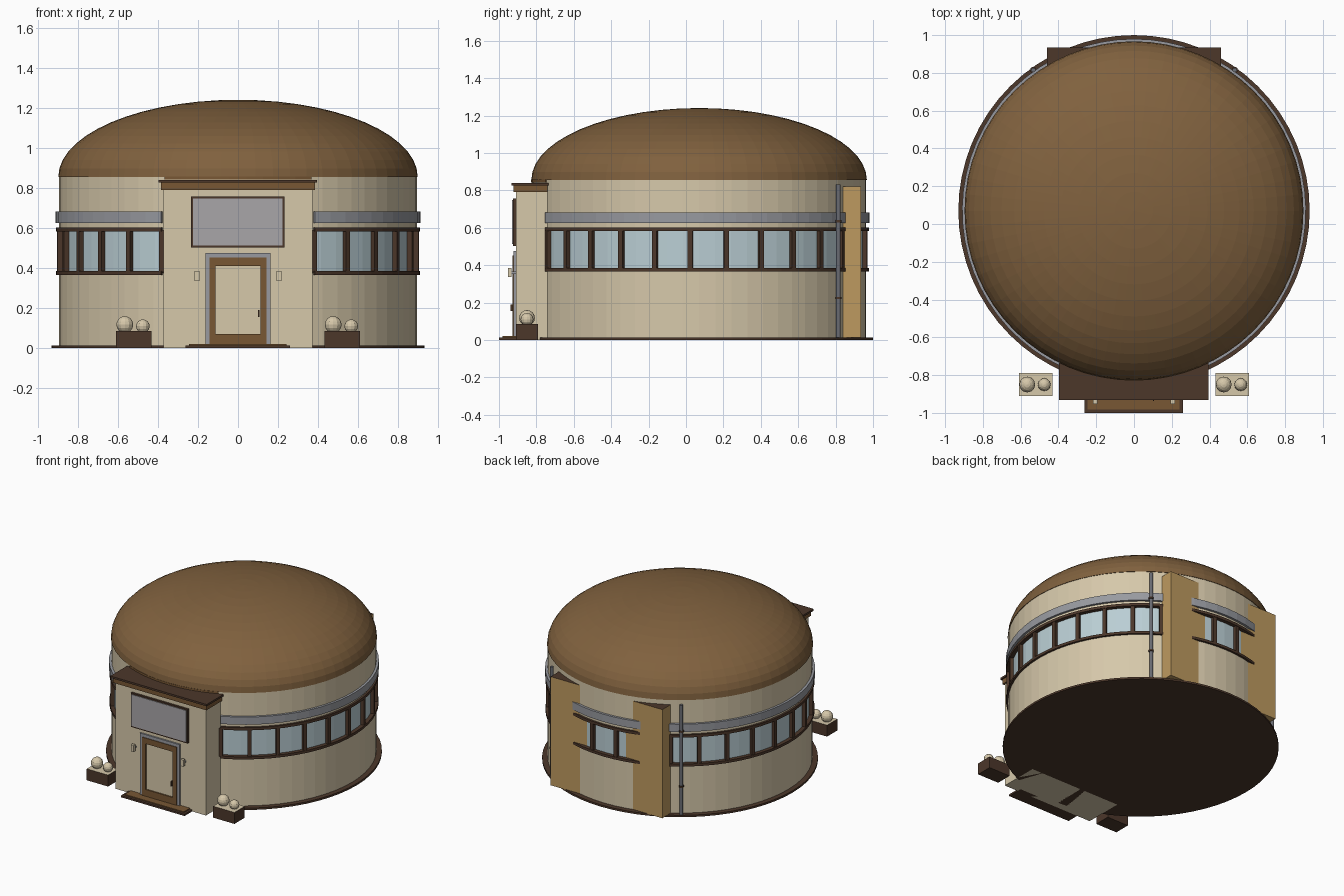
import bpy, bmesh, math
from mathutils import Matrix

if "Cube" in bpy.data.objects:
    bpy.data.objects.remove(bpy.data.objects["Cube"])

CY = 0.07          # centre of the round hall on y
SEG = 64


def lin(c):
    c /= 255
    return c / 12.92 if c <= 0.04045 else ((c + 0.055) / 1.055) ** 2.4


def mat(name, r, g, b):
    m = bpy.data.materials.new(name)
    m.diffuse_color = (lin(r), lin(g), lin(b), 1)
    m.use_nodes = True
    m.node_tree.nodes["Principled BSDF"].inputs["Base Color"].default_value = m.diffuse_color
    return m


CREAM = mat("cream plaster", 214, 200, 170)
ROOF = mat("roof brown", 128, 97, 62)
WOOD = mat("wood brown", 120, 87, 52)
DARK = mat("dark brown", 76, 55, 42)
TAN = mat("tan panel", 190, 154, 96)
GLASS = mat("window glass", 186, 206, 212)
METAL = mat("grey metal", 152, 154, 160)
SIGN = mat("sign grey", 168, 166, 169)
PIPE = mat("pipe grey", 108, 110, 117)


def finish(name, bm, *mats):
    bmesh.ops.recalc_face_normals(bm, faces=bm.faces)
    me = bpy.data.meshes.new(name)
    bm.to_mesh(me)
    bm.free()
    for m in mats:
        me.materials.append(m)
    ob = bpy.data.objects.new(name, me)
    bpy.context.collection.objects.link(ob)
    return ob


def box(name, x0, x1, y0, y1, z0, z1, m, top=None):
    bm = bmesh.new()
    bmesh.ops.create_cube(bm, size=1, matrix=Matrix.Translation(
        ((x0 + x1) / 2, (y0 + y1) / 2, (z0 + z1) / 2)) @ Matrix.Diagonal((x1 - x0, y1 - y0, z1 - z0, 1)))
    if top:
        bm.normal_update()
        for f in bm.faces:
            f.material_index = int(f.normal.z > 0.9)
    return finish(name, bm, m, *([top] if top else []))


def lathe(name, profile, mats, rule=None):
    """Revolve (radius, z) points around the hall axis."""
    bm = bmesh.new()
    vs = [bm.verts.new((r, CY, z)) for r, z in profile]
    es = [bm.edges.new(p) for p in zip(vs, vs[1:])]
    bmesh.ops.spin(bm, geom=vs + es, cent=(0, CY, 0), axis=(0, 0, 1),
                   angle=2 * math.pi, steps=SEG, use_duplicate=False)
    bmesh.ops.remove_doubles(bm, verts=bm.verts, dist=1e-4)
    if rule:
        for f in bm.faces:
            f.material_index = rule(f)
    return finish(name, bm, *mats)


def arc(name, r0, r1, z0, z1, a0, a1, m, n):
    """Curved bar with a rectangular section between two angles in degrees."""
    bm = bmesh.new()
    rows = []
    for i in range(n + 1):
        a = math.radians(a0 + (a1 - a0) * i / n)
        rows.append([bm.verts.new((r * math.cos(a), CY + r * math.sin(a), z))
                     for r, z in ((r0, z0), (r1, z0), (r1, z1), (r0, z1))])
    for p, q in zip(rows, rows[1:]):
        for k in range(4):
            bm.faces.new((p[k], p[(k + 1) % 4], q[(k + 1) % 4], q[k]))
    bm.faces.new(rows[0])
    bm.faces.new(rows[-1])
    return finish(name, bm, m)


def cylinder(name, x, y, z0, z1, r, m, n=12):
    bm = bmesh.new()
    bmesh.ops.create_cone(bm, cap_ends=True, segments=n, radius1=r, radius2=r, depth=z1 - z0,
                          matrix=Matrix.Translation((x, y, (z0 + z1) / 2)))
    return finish(name, bm, m)


def ball(name, x, y, z, r, m):
    bm = bmesh.new()
    bmesh.ops.create_uvsphere(bm, u_segments=12, v_segments=8, radius=r,
                              matrix=Matrix.Translation((x, y, z)))
    return finish(name, bm, m)


# Round hall: base, wall with recessed glass ring, dome
lathe("base_disc", [(0, 0), (0.93, 0), (0.93, 0.014), (0, 0.014)], [DARK])
lathe("round_wall", [(0.893, 0.01), (0.893, 0.375), (0.88, 0.375), (0.88, 0.59), (0.893, 0.59), (0.893, 0.86)],
      [CREAM, GLASS], lambda f: int(0.38 < f.calc_center_median().z < 0.585))
dome = [(0.897 * math.cos(t), 0.855 + 0.385 * math.sin(t))
        for t in (math.pi / 2 * i / 14 for i in range(14))]
lathe("dome_roof", [(0.86, 0.855)] + dome + [(0, 1.24)], [ROOF])

# Window band: sills, mullions and canopy strip, open at the porch
A0, A1, PANES = -65, 245, 25
arc("window_sill", 0.87, 0.908, 0.366, 0.385, A0, A1, DARK, 56)
arc("window_head", 0.87, 0.908, 0.582, 0.602, A0, A1, DARK, 56)
for i in range(PANES + 1):
    a = A0 + (A1 - A0) * i / PANES
    arc("mullion", 0.87, 0.904, 0.38, 0.59, a - 0.85, a + 0.85, DARK, 1)
arc("canopy_strip", 0.88, 0.91, 0.625, 0.682, A0, A1, METAL, 56)
arc("eave_trim", 0.88, 0.899, 0.843, 0.857, 246, 294, WOOD, 9)

# Back panel block, passing through the round wall
box("back_panel", -0.46, 0.46, 0.84, 0.935, 0.012, 0.82, TAN, DARK)

# Porch with cornice
box("porch", -0.373, 0.373, -0.91, -0.62, 0, 0.795, CREAM)
box("porch_cornice", -0.385, 0.385, -0.922, -0.74, 0.79, 0.826, WOOD)
box("porch_roof", -0.398, 0.395, -0.932, -0.735, 0.826, 0.84, DARK)

# Sign board
box("sign_frame", -0.235, 0.232, -0.925, -0.905, 0.503, 0.757, DARK)
box("sign_panel", -0.225, 0.222, -0.929, -0.92, 0.513, 0.747, SIGN)

# Door: grey surround, wood frame, cream leaf, handle
for s in (-1, 1):
    box("surround_side", min(s * 0.163, s * 0.14), max(s * 0.163, s * 0.14), -0.922, -0.9, 0.012, 0.475, METAL)
    box("door_frame_side", min(s * 0.142, s * 0.112), max(s * 0.142, s * 0.112), -0.927, -0.9, 0.015, 0.452, WOOD)
box("surround_top", -0.163, 0.163, -0.922, -0.9, 0.452, 0.475, METAL)
box("door_frame_top", -0.142, 0.142, -0.927, -0.9, 0.41, 0.452, WOOD)
box("door_frame_bottom", -0.142, 0.142, -0.927, -0.9, 0.015, 0.07, WOOD)
box("door_leaf", -0.112, 0.112, -0.917, -0.9, 0.07, 0.41, CREAM)
box("door_handle", 0.1, 0.107, -0.937, -0.915, 0.155, 0.19, DARK)

# Front step
box("step_base", -0.263, 0.26, -1.0, -0.88, 0, 0.013, DARK)
box("step_tread", -0.245, 0.242, -0.982, -0.88, 0.013, 0.02, WOOD)

for s in (-1, 1):
    # Wall lamps
    box("lamp_arm", s * 0.204 - 0.006, s * 0.204 + 0.006, -0.935, -0.9, 0.353, 0.365, METAL)
    box("lamp_body", s * 0.204 - 0.012, s * 0.204 + 0.012, -0.952, -0.932, 0.336, 0.386, CREAM)
    # Drain pipes with brackets
    px, py = s * 0.533, 0.815
    cylinder("drain_pipe", px, py, 0.014, 0.83, 0.012, PIPE)
    for z in (0.225, 0.635):
        cylinder("pipe_bracket", px, py, z - 0.006, z + 0.006, 0.017, DARK)
    # Planters with clipped bushes, same order on both sides
    c = s * 0.52
    box("planter", c - 0.088, c + 0.088, -0.91, -0.79, 0, 0.085, DARK, CREAM)
    ball("large_bush", c - 0.045, -0.85, 0.118, 0.042, CREAM)
    ball("small_bush", c + 0.045, -0.85, 0.11, 0.034, CREAM)
